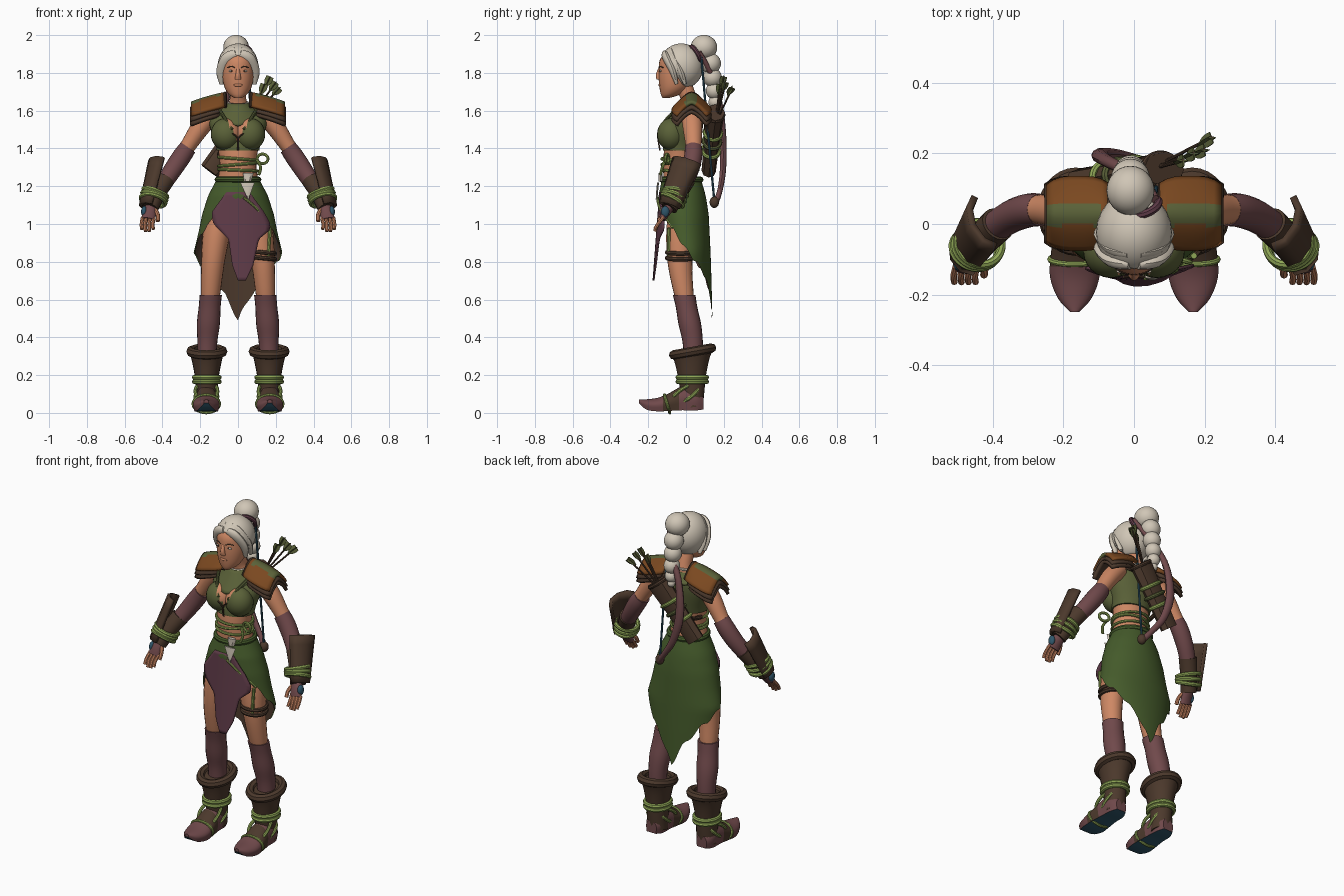
import bpy, bmesh, math
from mathutils import Vector, Matrix

cube = bpy.data.objects.get("Cube")
if cube:
    bpy.data.objects.remove(cube, do_unlink=True)
made = []


def material(name, code):
    def lin(c):
        return c / 12.92 if c <= 0.04045 else ((c + 0.055) / 1.055) ** 2.4
    rgb = [lin(int(code[i:i + 2], 16) / 255) for i in (0, 2, 4)] + [1]
    m = bpy.data.materials.new(name)
    m.use_nodes = True
    m.diffuse_color = rgb
    m.node_tree.nodes["Principled BSDF"].inputs["Base Color"].default_value = rgb
    return m


SKIN, CREAM = material("skin", "CE8864"), material("cream_hair", "D0C6B6")
GREEN, OLIVE = material("skirt_green", "455B2B"), material("olive_cloth", "5A6138")
DARK, LEATHER = material("dark_leather", "4C392C"), material("tan_leather", "7A4820")
MAUVE, PLUM = material("mauve_cloth", "70494B"), material("plum_cloth", "5F3B48")
LIME, BLUE = material("lime_cord", "8FA656"), material("blue_sole", "2F566A")


def finish(name, bm, mat, mirror=False, thick=0):
    bmesh.ops.recalc_face_normals(bm, faces=bm.faces)
    me = bpy.data.meshes.new(name)
    bm.to_mesh(me)
    bm.free()
    me.materials.append(mat)
    ob = bpy.data.objects.new(name, me)
    bpy.context.collection.objects.link(ob)
    if mirror:
        ob.modifiers.new("mirror", 'MIRROR').use_mirror_merge = False
    if thick:
        sol = ob.modifiers.new("thickness", 'SOLIDIFY')
        sol.thickness, sol.offset = thick, 0
    made.append(ob)
    return ob


def paint(ob, mat, rule):
    ob.data.materials.append(mat)
    for p in ob.data.polygons:
        if rule(p.center, p.normal):
            p.material_index = len(ob.data.materials) - 1


def surf(name, f, nu, nv, mat, closed=False, caps=False, **kw):
    # grid surface from a function of u and v
    bm = bmesh.new()
    rows = [[bm.verts.new(f(i / (nu if closed else nu - 1), j / (nv - 1)))
             for i in range(nu)] for j in range(nv)]
    for a, b in zip(rows, rows[1:]):
        for i in range(nu if closed else nu - 1):
            k = (i + 1) % nu
            bm.faces.new((a[i], a[k], b[k], b[i]))
    if caps:
        bm.faces.new(rows[0])
        bm.faces.new(rows[-1])
    return finish(name, bm, mat, **kw)


def smooth_at(rows, t):
    # Catmull-Rom along the rows
    s = t * (len(rows) - 1)
    i = min(int(s), len(rows) - 2)
    s -= i
    p = [rows[max(0, min(len(rows) - 1, i + k))] for k in (-1, 0, 1, 2)]
    return [0.5 * (2 * b + (c - a) * s + (2 * a - 5 * b + 4 * c - d) * s * s
                   + (3 * b - a - 3 * c + d) * s ** 3) for a, b, c, d in zip(*p)]


def table(x, rows):
    # straight-line lookup, rows ascending
    x = max(rows[0][0], min(rows[-1][0], x))
    for a, b in zip(rows, rows[1:]):
        if x <= b[0]:
            t = (x - a[0]) / (b[0] - a[0])
            return [p + (q - p) * t for p, q in zip(a[1:], b[1:])]


def loft(name, rows, mat, ref=None, segs=20, fine=4, tilt=0, **kw):
    # rows of (x, y, z, rx, ry); level rings, or square to the path if ref is given
    def f(u, v):
        x, y, z, rx, ry = smooth_at(rows, v)
        c, s = math.cos(u * math.tau), math.sin(u * math.tau)
        if ref is None:
            return Vector((x + rx * c, y + ry * s, z + tilt * ry * s))
        a, b = smooth_at(rows, max(0, v - .01)), smooth_at(rows, min(1, v + .01))
        t = (Vector(b[:3]) - Vector(a[:3])).normalized()
        side = t.cross(Vector(ref)).normalized()
        return Vector((x, y, z)) + side * rx * c + side.cross(t) * ry * s
    return surf(name, f, segs, (len(rows) - 1) * fine + 1, mat, closed=True, caps=True, **kw)


def cord(name, pts, r, mat, ref=(0, 1, 0), **kw):
    return loft(name, [tuple(p) + (r, r) for p in pts], mat, ref, segs=8, **kw)


def ring(name, c, normal, rx, ry, r, mat, **kw):
    n = Vector(normal).normalized()
    side = n.cross(Vector((0, 1, 0))).normalized()
    up = side.cross(n)

    def f(u, v):
        a, b = v * math.tau, u * math.tau
        d = side * math.cos(a) * rx + up * math.sin(a) * ry
        return Vector(c) + d + d.normalized() * r * math.cos(b) + n * r * math.sin(b)
    return surf(name, f, 8, 29, mat, closed=True, **kw)


def ball(name, c, size, mat, cuts=(), **kw):
    bm = bmesh.new()
    bmesh.ops.create_uvsphere(bm, u_segments=24, v_segments=16, radius=1,
                              matrix=Matrix.Translation(c) @ Matrix.Diagonal((*size, 1)))
    for co, no in cuts:
        bmesh.ops.bisect_plane(bm, geom=bm.verts[:] + bm.edges[:] + bm.faces[:],
                               plane_co=co, plane_no=no, clear_inner=True)
    return finish(name, bm, mat, **kw)


# Head and face
loft("head", [(0, -.105, 1.668, .02, .02), (0, -.083, 1.685, .047, .05), (0, -.065, 1.72, .07, .075),
              (0, -.055, 1.77, .082, .09), (0, -.045, 1.82, .086, .1), (0, -.04, 1.87, .083, .098),
              (0, -.035, 1.91, .06, .07), (0, -.03, 1.94, .02, .025)], SKIN, segs=28)
loft("nose", [(0, -.138, 1.825, .008, .008), (0, -.145, 1.79, .013, .015), (0, -.142, 1.765, .017, .014)], SKIN)
ball("lips", (0, -.138, 1.735), (.024, .008, .008), SKIN)
ball("eye", (.035, -.134, 1.81), (.015, .006, .006), CREAM, mirror=True)
ball("iris", (.034, -.138, 1.81), (.006, .003, .005), DARK, mirror=True)
cord("brow", [(.015, -.142, 1.826), (.035, -.136, 1.834), (.057, -.121, 1.828)], .003, DARK, (0, 0, 1), mirror=True)

# Hair, bun and braid
ball("hair_cap", (0, -.025, 1.835), (.102, .112, .115), CREAM, thick=.012,
     cuts=[((0, -.12, 1.89), (0, .145, .1)), ((0, 0, 1.73), (0, 0, 1))])
for k in range(2):
    loft("hair_lock", [(.01, -.115 + .03 * k, 1.9 + .02 * k, .02, .014),
                       (.055, -.105 + .035 * k, 1.88 + .01 * k, .03, .02),
                       (.085, -.07 + .04 * k, 1.81, .03, .018),
                       (.088, -.05 + .045 * k, 1.74, .01, .008)], CREAM, (0, 1, 0), 12, mirror=True)
ball("bun", (-.01, .095, 1.935), (.068, .07, .066), CREAM)
for z, y, r in ((1.85, .13, .055), (1.775, .14, .05), (1.705, .15, .045), (1.645, .155, .036), (1.6, .155, .022)):
    ball("braid_bead", (-.01, y, z), (r, r, r), CREAM)
ring("hair_tie", (.03, .05, 1.9), (-.3, .9, .5), .04, .045, .012, PLUM)

# Torso and neck
loft("torso", [(0, -.02, 1.15, .13, .1), (0, -.03, 1.25, .105, .09), (0, -.035, 1.32, .097, .086),
               (0, -.025, 1.42, .112, .088), (0, -.005, 1.52, .145, .088), (0, .015, 1.58, .145, .07),
               (0, .025, 1.62, .075, .05), (0, .02, 1.65, .046, .045), (0, -.005, 1.72, .042, .045),
               (0, -.02, 1.77, .04, .04)], SKIN, segs=28)
bodice = loft("bodice", [(0, -.028, 1.39, .113, .095), (0, -.022, 1.43, .121, .098), (0, -.005, 1.52, .15, .095),
                         (0, .012, 1.575, .15, .078), (0, .02, 1.6, .115, .06)], OLIVE, segs=40)
bust = ball("bust_cup", (.064, -.078, 1.475), (.08, .075, .085), OLIVE, mirror=True)
for ob in (bodice, bust):
    paint(ob, SKIN, lambda c, n: c.y < -.03 and abs(c.x) < (c.z - 1.44) * .5)
cord("bodice_strap", [(.03, -.14, 1.5), (.07, -.1, 1.56), (.1, -.04, 1.61)], .008, OLIVE, mirror=True)
cord("bodice_lace", [(.03, -.15, 1.48), (0, -.148, 1.45), (0, -.138, 1.39)], .004, DARK, (1, 0, 0), mirror=True)


def scarf(u, v):
    a = u * math.tau
    front = max(0, math.cos(a)) ** 3
    r = .052 + .055 * v
    return Vector((r * math.sin(a), .01 - (r + .028 * front * v) * math.cos(a), 1.635 - (.055 + .06 * front) * v))


surf("scarf", scarf, 32, 8, OLIVE, closed=True, thick=.012)
ring("white_collar", (0, .015, 1.64), (0, -.2, 1), .05, .05, .008, CREAM)

# Waist cords and buckle
for z, t in ((1.285, .04), (1.315, -.08), (1.345, .08)):
    ring("waist_cord", (0, -.032, z), (t, 0, 1), .104, .096, .008, LIME)
ring("cord_loop", (.13, -.1, 1.345), (.3, 1, 0), .025, .03, .008, LIME)
cord("cord_tail", [(.1, -.11, 1.34), (.12, -.125, 1.3), (.11, -.135, 1.26)], .008, LIME)
ring("belt", (0, -.025, 1.235), (0, 0, 1), .108, .102, .016, GREEN)
loft("buckle", [(.05, -.148, 1.22, .038, .006), (.052, -.153, 1.17, .018, .006), (.055, -.156, 1.13, .003, .005)],
     CREAM, segs=6)
loft("buckle_knot", [(.05, -.135, 1.225, .02, .012), (.055, -.135, 1.27, .028, .012)], CREAM, segs=6)

# Wrapped skirt with a long pointed back, lined inside
HEM = ((0, 1.14), (40, 1.05), (70, .94), (90, .86), (130, .75), (160, .62), (180, .49))
FORM = ((.49, .17, -.1, .14), (.7, .21, -.11, .135), (.85, .235, -.12, .13), (.95, .21, -.135, .125),
        (1.05, .19, -.145, .12), (1.15, .158, -.145, .105), (1.25, .106, -.125, .075))


def skirt(scale):
    def f(u, v):
        a = u * math.tau
        deg = math.degrees(min(a, math.tau - a))
        z = 1.25 + (table(deg, HEM)[0] + .012 * math.sin(a * 13) * (deg > 50) - 1.25) * v
        rx, front, back = table(z, FORM)
        return Vector((rx * scale * math.sin(a),
                       (front + back) / 2 - (back - front) / 2 * scale * math.cos(a), z))
    return f


surf("skirt", skirt(1), 72, 20, GREEN, closed=True)
surf("skirt_lining", skirt(.975), 72, 20, DARK, closed=True)
cord("skirt_trim", [(.03, -.152, 1.14), (.1, -.137, 1.08), (.17, -.07, .98)], .007, LIME, (0, 0, 1))

PANEL = ((.7, .0, .04), (.78, -.03, .08), (.92, -.05, .11), (.97, -.1, .17), (1.0, -.13, .17),
         (1.06, -.14, .14), (1.17, -.06, .06))


def panel(u, v):
    z = 1.17 - .47 * v
    left, right = table(z, PANEL)
    x = left + (right - left) * u
    return Vector((x, -.138 - .035 * v + 1.2 * x * x, z))


surf("front_panel", panel, 12, 24, PLUM, thick=.008)

# Legs, stockings and thigh strap
loft("leg", [(.075, -.01, 1.12, .06, .075), (.11, -.02, .97, .073, .084), (.132, -.032, .8, .062, .066),
             (.145, -.012, .63, .051, .052), (.148, 0, .57, .042, .042)], SKIN, mirror=True)
loft("stocking", [(.144, -.01, .625, .059, .06), (.15, .003, .56, .058, .057), (.157, .02, .47, .061, .06),
                  (.162, .035, .38, .053, .054), (.165, .04, .28, .05, .05)], MAUVE, mirror=True)
for z in (.82, .85):
    ring("thigh_strap", (.13, -.03, z), (.1, 0, 1), .066, .07, .012, DARK)
cord("thigh_cord", [(.17, -.09, .98), (.165, -.092, .9), (.16, -.09, .83)], .009, LIME)

# Boots with wide cuffs, cords and upturned toes
loft("boot_shaft", [(.165, .035, .03, .058, .055), (.165, .035, .1, .058, .062), (.165, .033, .18, .062, .072),
                    (.165, .033, .27, .078, .09), (.165, .035, .33, .094, .112)], DARK, tilt=.15, mirror=True)
ring("boot_cuff", (.165, .035, .325), (0, -.18, 1), .084, .102, .025, DARK, mirror=True)


def foot(u, v):
    y, zc, rx, rz = smooth_at([(.092, .05, .035, .04), (.05, .065, .056, .065), (-.02, .07, .06, .07),
                               (-.09, .052, .068, .052), (-.15, .04, .07, .04), (-.21, .042, .048, .03),
                               (-.25, .06, .012, .01)], v)
    a = u * math.tau
    z = zc + rz * math.sin(a)
    return Vector((.168 + rx * math.cos(a), y, max(0, zc - rz * .8) if math.sin(a) < -.5 else z))


sole = surf("foot", foot, 24, 25, MAUVE, closed=True, caps=True, mirror=True)
paint(sole, BLUE, lambda c, n: n.z < -.6 and c.z < .05)
paint(sole, DARK, lambda c, n: -.12 < c.y < -.03 and c.z > .02)
for z in (.165, .188):
    ring("ankle_cord", (.165, .033, z), (0, 0, 1), .066, .076, .013, LIME, mirror=True)
for t in (-.6, .6):
    ring("instep_cord", (.167, -.005, .1), (t, -.7, .9), .064, .085, .01, LIME, mirror=True)
ring("toe_cord", (.168, -.1, .048), (0, 1, .3), .07, .05, .008, LIME, mirror=True)

# Arms, sleeves and bracers
loft("arm", [(.14, .03, 1.58, .05, .055), (.2, .035, 1.51, .05, .052), (.26, .04, 1.42, .042, .043),
             (.3, .04, 1.36, .04, .04), (.39, 0, 1.22, .035, .035), (.45, -.07, 1.12, .028, .03)],
     SKIN, (0, 1, 0), mirror=True)
loft("sleeve", [(.265, .04, 1.405, .046, .046), (.3, .038, 1.355, .05, .048), (.35, .02, 1.28, .048, .046),
                (.41, -.02, 1.19, .042, .042)], MAUVE, (0, 1, 0), mirror=True)
loft("bracer", [(.385, 0, 1.235, .05, .05), (.43, -.045, 1.16, .046, .048), (.465, -.09, 1.085, .043, .045)],
     DARK, (0, 1, 0), mirror=True)
ALONG = Vector((.08, -.1, -.25)).normalized()
ACROSS = ALONG.cross(Vector((1, -.35, .3))).normalized()
OUT = ACROSS.cross(ALONG)


def guard(u, v):
    a = math.radians(160 * u - 80)
    w = 1 - .3 * v
    return (Vector((.413, .01, 1.33)).lerp(Vector((.468, -.085, 1.09)), v)
            + OUT * .05 * math.cos(a) + ACROSS * .08 * w * math.sin(a))


surf("arm_guard", guard, 5, 6, DARK, thick=.02, mirror=True)
for k in range(3):
    c = Vector((.437, -.055, 1.165)) + ALONG * .022 * k
    ring("wrist_cord", c, ALONG + ACROSS * .15 * (k - 1), .066, .062, .012, LIME, mirror=True)

# Hands
loft("palm", [(.455, -.08, 1.1, .03, .028), (.468, -.108, 1.06, .036, .024), (.475, -.125, 1.025, .036, .018)],
     MAUVE, (0, 1, 0), mirror=True)
ball("knuckle_plate", (.497, -.11, 1.065), (.016, .022, .03), BLUE, mirror=True)
for k in range(4):
    x, drop = .445 + .02 * k, .012 * abs(k - 1.5)
    cord("finger", [(x, -.12, 1.035), (x + .006, -.148, 1.0), (x + .004, -.165, .955 + drop)], .0095, SKIN,
         mirror=True)
cord("thumb", [(.44, -.1, 1.08), (.425, -.125, 1.05), (.425, -.145, 1.015)], .011, SKIN, mirror=True)


# Layered shoulder plates
def plate(x0, x1, z0, half):
    def f(u, v):
        s = 2 * v - 1
        width = half * (1 - .22 * abs(2 * u - 1) ** 3)
        return Vector((x0 + (x1 - x0) * u, .03 + width * s, z0 - .035 * u - .015 * u * u - .07 * abs(s) ** 1.6))
    return f


for name, spec, mat in (("lower_plate", (.1, .25, 1.64, .1), DARK), ("middle_plate", (.09, .25, 1.662, .1), DARK),
                        ("top_plate", (.07, .245, 1.69, .1), LEATHER)):
    pad = surf(name, plate(*spec), 9, 17, mat, thick=.018, mirror=True)
paint(pad, OLIVE, lambda c, n: .0 < c.y < .055 and c.x > .09)
cord("plate_rim", [plate(.07, .245, 1.69, .1)(0, k / 6) for k in range(7)], .011, DARK, (1, 0, 0), mirror=True)

# Quiver, arrows and bow
LOW, HIGH = Vector((-.15, .12, 1.28)), Vector((.085, .155, 1.59))
loft("quiver", [(*LOW, .056, .038), (*LOW.lerp(HIGH, .5), .062, .042), (*HIGH, .072, .05)], DARK, (0, 1, 0), 8)
for t, mat in ((.35, LIME), (.5, OLIVE), (.65, LIME), (.97, DARK)):
    ring("quiver_band", LOW.lerp(HIGH, t), HIGH - LOW, .062, .044, .011, mat)
cord("quiver_strap", [(.13, .04, 1.6), (.06, .1, 1.56), (-.08, .1, 1.4), (-.1, .0, 1.36)], .012, DARK)
for tip in ((.14, .18, 1.74), (.17, .2, 1.78), (.2, .21, 1.75), (.22, .245, 1.72)):
    tip = Vector(tip)
    cord("arrow_shaft", [HIGH - Vector((.04, 0, .06)), tip], .005, DARK)
    d = (tip - HIGH).normalized()
    for wide, thin in ((.02, .003), (.003, .02)):
        loft("arrow_feather", [(*(tip - d * .06), .003, .003), (*(tip - d * .03), wide, thin),
                               (*tip, wide, thin)], OLIVE, (0, 1, 0), 6)
loft("bow", [(.06, .07, 1.91, .012, .012), (.02, .13, 1.8, .014, .014), (-.07, .175, 1.65, .019, .017),
             (-.095, .195, 1.45, .026, .02), (-.05, .195, 1.28, .022, .017), (.03, .175, 1.16, .016, .014),
             (.07, .15, 1.11, .02, .02)], MAUVE, (0, 1, 0), 10)
cord("bow_string", [(.06, .08, 1.9), (.065, .115, 1.5), (.07, .15, 1.12)], .006, BLUE)
ball("bow_tip", (.07, .15, 1.115), (.025, .025, .03), DARK)

# Smooth shading that keeps hard edges
for ob in bpy.context.selected_objects:
    ob.select_set(False)
for ob in made:
    ob.select_set(True)
bpy.context.view_layer.objects.active = made[0]
bpy.ops.object.shade_smooth_by_angle(angle=math.radians(40))
